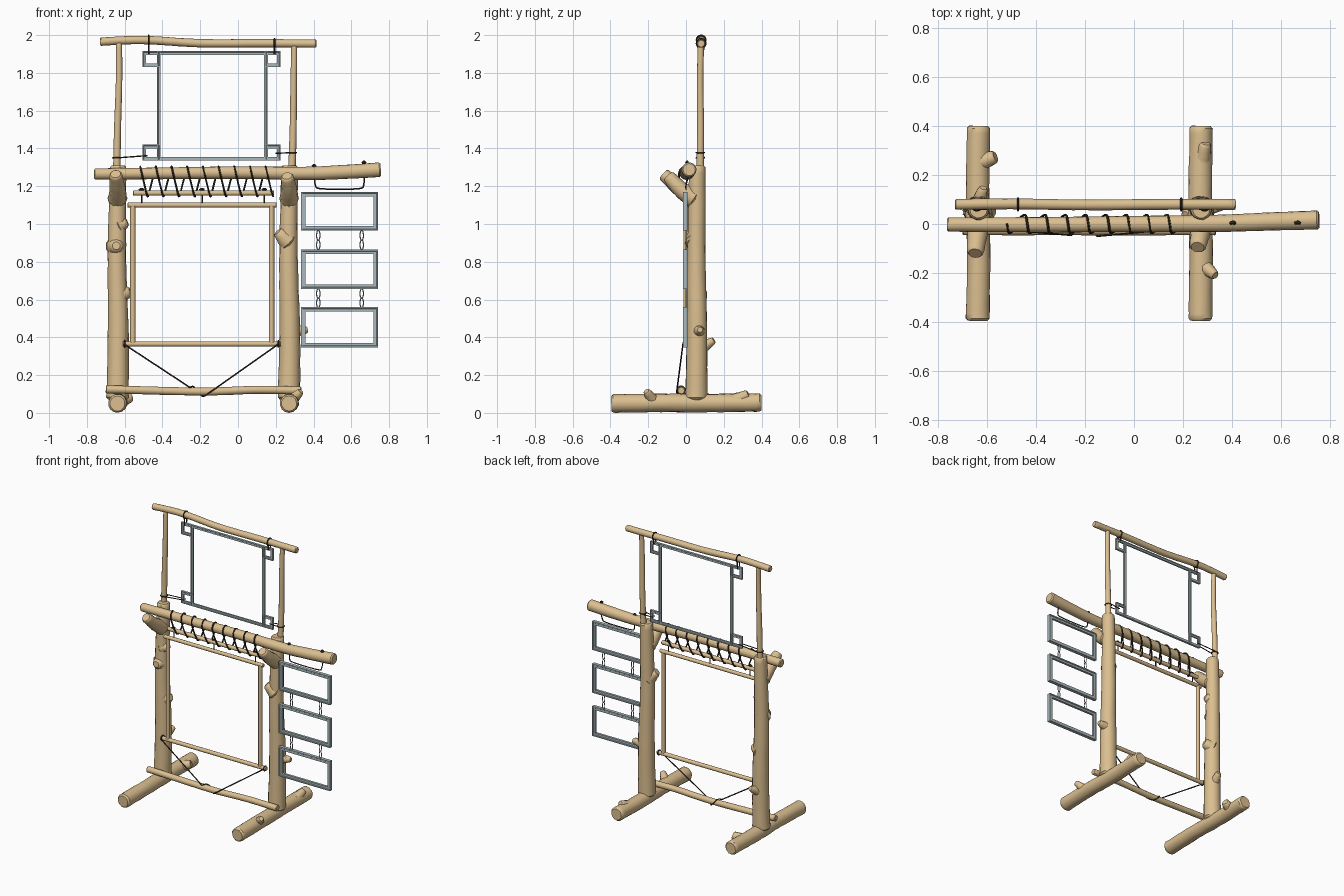
import bpy, bmesh, math, random
from mathutils import Vector

random.seed(4)
if "Cube" in bpy.data.objects:
    bpy.data.objects.remove(bpy.data.objects["Cube"])


def material(name, rgb):
    m = bpy.data.materials.new(name)
    m.use_nodes = True
    m.diffuse_color = (*rgb, 1)
    m.node_tree.nodes["Principled BSDF"].inputs["Base Color"].default_value = (*rgb, 1)
    return m


WOOD = material("pale wood", (0.71, 0.52, 0.28))
METAL = material("grey metal", (0.40, 0.48, 0.50))
ROPE = material("dark rope", (0.040, 0.027, 0.015))


def finish(name, bm, mat, angle=40):
    bmesh.ops.recalc_face_normals(bm, faces=bm.faces)
    mesh = bpy.data.meshes.new(name)
    bm.to_mesh(mesh)
    bm.free()
    for p in mesh.polygons:
        p.use_smooth = True
    mesh.set_sharp_from_angle(angle=math.radians(angle))
    mesh.materials.append(mat)
    obj = bpy.data.objects.new(name, mesh)
    bpy.context.collection.objects.link(obj)
    return obj


def spline(pts, steps, closed):
    """Smooth curve through the points."""
    n, out = len(pts), []
    pick = (lambda i: pts[i % n]) if closed else (lambda i: pts[max(0, min(n - 1, i))])
    for i in range(n if closed else n - 1):
        a, b, c, d = (pick(i + k) for k in (-1, 0, 1, 2))
        for s in range(steps):
            t = s / steps
            out.append(b + (c - a) * t / 2 + (a * 2 - b * 5 + c * 4 - d) * t * t / 2
                       + (b * 3 - a - c * 3 + d) * t ** 3 / 2)
    return out if closed else out + [pts[-1]]


def tube(name, pts, r0, r1=None, mat=WOOD, sides=12, steps=6, wobble=0.0, closed=False):
    """Round bar along a curve, tapering from r0 to r1, with softened ends."""
    r1 = r0 if r1 is None else r1
    path = spline([Vector(p) for p in pts], steps, closed)
    n = len(path)
    radii = [r0 + (r1 - r0) * i / (n - 1) for i in range(n)]
    if mat == WOOD and not closed:
        a, b = (path[1] - path[0]).normalized(), (path[-2] - path[-1]).normalized()
        path = [path[0], path[0] + a * r0 * 0.2] + path[1:-1] + [path[-1] + b * r1 * 0.2, path[-1]]
        radii = [r0 * 0.82, r0] + radii[1:-1] + [r1, r1 * 0.82]
        n = len(path)
    bm, rings, u = bmesh.new(), [], None
    for i, p in enumerate(path):
        nxt = path[(i + 1) % n] if closed else path[min(i + 1, n - 1)]
        prv = path[i - 1] if closed else path[max(i - 1, 0)]
        t = (nxt - prv).normalized()
        if u is None:
            u = Vector((0, 0, 1)) if abs(t.z) < 0.8 else Vector((1, 0, 0))
        u = (u - t * u.dot(t)).normalized()
        v = t.cross(u)
        ring = []
        for k in range(sides):
            ang = math.tau * k / sides
            r = radii[i] * (1 + random.uniform(-wobble, wobble))
            ring.append(bm.verts.new(p + (u * math.cos(ang) + v * math.sin(ang)) * r))
        rings.append(ring)
    for i in range(n if closed else n - 1):
        a, b = rings[i], rings[(i + 1) % n]
        for k in range(sides):
            j = (k + 1) % sides
            bm.faces.new((a[k], a[j], b[j], b[k]))
    if not closed:
        bm.faces.new(rings[0])
        bm.faces.new(rings[-1])
    return finish(name, bm, mat)


def rope(name, pts, r=0.0045, **kw):
    return tube(name, pts, r, mat=ROPE, sides=6, **kw)


def loop(name, centre, rad, axis, r=0.0045, mat=ROPE, stretch=1.0):
    """Closed ring around the given axis."""
    pts = []
    for k in range(8):
        c, s = rad * math.cos(math.tau * k / 8), rad * stretch * math.sin(math.tau * k / 8)
        off = {"x": (0, c, s), "y": (c, 0, s), "z": (c, s, 0)}[axis]
        pts.append(Vector(centre) + Vector(off))
    return tube(name, pts, r, mat=mat, sides=6, steps=3, closed=True)


def frame(name, x0, x1, z0, z1, y, w=0.02, d=0.01):
    """Mitred rectangular frame with a low lip on both faces."""
    front = [(0, -d), (w * .3, -d), (w * .4, -d * .7), (w, -d * .7)]
    prof = front + [(o, -h) for o, h in reversed(front)]
    bm, rings = bmesh.new(), []
    for x, z, sx, sz in ((x0, z0, 1, 1), (x1, z0, -1, 1), (x1, z1, -1, -1), (x0, z1, 1, -1)):
        rings.append([bm.verts.new((x + sx * o, y + h, z + sz * o)) for o, h in prof])
    for i in range(4):
        a, b = rings[i], rings[(i + 1) % 4]
        for k in range(len(prof)):
            j = (k + 1) % len(prof)
            bm.faces.new((a[k], a[j], b[j], b[k]))
    return finish(name, bm, METAL, 20)


def stub(name, base, tip, r0, r1):
    """Cut branch with a flared root."""
    b, t = Vector(base), Vector(tip)
    return tube(name, [b, b.lerp(t, 0.5), t], r0, r1, sides=10, steps=3, wobble=0.03)


# Feet and main posts
for side, x in (("right", -0.638), ("left", 0.27)):
    tube(side + "_foot", [(x, -0.395, .05), (x + .004, -0.13, .053), (x, .13, .052), (x + .004, .4, .055)],
         0.049, 0.048, sides=14, wobble=0.03)
    tube(side + "_post", [(x, .055, .07), (x + .004, .058, .45), (x - .003, .055, .85), (x + .004, .06, 1.31)],
         0.06, 0.043, sides=14, steps=7, wobble=0.025)

# Forks that carry the main beam
for side, x, y, z in (("right", -.638, -.12, 1.265), ("left", .27, -.095, 1.255)):
    tube(side + "_fork", [(x, .05, 1.13), (x, -.03, 1.185), (x - .01, y, z)], .052, .033, wobble=.03)

# Knots and cut branches on the posts and feet
stub("right_post_front_knot", (-.645, .05, .88), (-.645, -.01, .885), .056, .026)
stub("right_post_inner_knot", (-.635, .06, .62), (-.57, .05, .645), .055, .026)
stub("right_post_upper_knot", (-.635, .05, .99), (-.585, .045, 1.01), .046, .022)
stub("right_post_back_branch", (-.64, .06, .33), (-.615, .148, .385), .04, .018)
stub("left_post_inner_knot", (.27, .05, .9), (.21, .03, .96), .056, .028)
stub("left_post_outer_branch", (.28, .065, .43), (.368, .075, .44), .04, .017)
stub("right_foot_branch", (-.63, .25, .06), (-.565, .275, .085), .04, .026)
stub("left_foot_front_branch", (.28, -.17, .06), (.332, -.21, .115), .036, .018)
stub("left_foot_back_knot", (.275, .25, .06), (.292, .33, .1), .04, .022)

# Beams and upper posts
tube("main_beam", [(-.762, -.002, 1.265), (-.4, -.003, 1.268), (0, 0, 1.272), (.35, .003, 1.268),
                   (.55, .01, 1.275), (.755, .017, 1.288)], 0.029, 0.039, sides=16, wobble=0.012)
tube("top_beam", [(-.73, .08, 1.965), (-.5, .082, 1.974), (-.2, .078, 1.957), (.1, .08, 1.957),
                  (.415, .08, 1.955)], 0.022, wobble=0.02)
tube("right_upper_post", [(-.642, .075, 1.27), (-.638, .077, 1.5), (-.63, .075, 1.75), (-.63, .079, 1.96)],
     0.02, 0.016, wobble=0.02)
tube("left_upper_post", [(.285, .075, 1.27), (.292, .077, 1.5), (.295, .075, 1.75), (.298, .079, 1.95)],
     0.02, 0.016, wobble=0.02)
tube("lower_crossbar", [(-.70, -.025, .125), (-.2, -.025, .113), (.1, -.025, .122), (.335, -.025, .118)],
     0.021, wobble=0.02)

# Thin hanging wooden frame
for name, x0, x1, z, r in (("lacing_rod", -.555, .19, 1.164, .014), ("hanging_frame_top", -.585, .205, 1.1, .013),
                           ("hanging_frame_bottom", -.61, .228, .365, .014)):
    tube(name, [(x0, 0, z), (x1, 0, z)], r)
for side, x in (("right", -.557), ("left", .178)):
    tube("hanging_frame_" + side, [(x, 0, .36), (x, 0, 1.1)], 0.014)
for i, x in enumerate((-.51, -.19, .14)):
    rope(f"hanger_cord_{i}", [(x, 0, 1.185), (x, 0, 1.1)], 0.004)
    rope(f"hanger_knot_{i}", [(x - .012, 0, 1.178), (x, -.003, 1.185), (x + .01, 0, 1.18)], 0.007)

# Lacing wound around the main beam and the rod
lacing = []
for i in range(9):
    x = -.518 + .083 * i
    lacing += [(x, 0, 1.305), (x + .008, -.037, 1.27), (x + .033, -.018, 1.166), (x + .04, 0, 1.146)]
    if i < 8:
        lacing += [(x + .047, .018, 1.166), (x + .074, .037, 1.27)]
rope("lacing", lacing, .005, steps=4)

# Tension ropes from the hanging frame to the crossbar
rope("tension_rope_right", [(-.605, -.016, .365), (-.255, -.046, .135)], .004)
rope("tension_rope_left", [(.215, -.016, .365), (-.15, -.05, .108)], .004)
rope("crossbar_wrap", [(-.255, -.046, .135), (-.235, -.02, .139), (-.215, .002, .113), (-.185, -.02, .088),
                       (-.15, -.05, .108)], .004)
for side, x in (("right", -.6), ("left", .214)):
    loop(f"{side}_corner_binding", (x, 0, .365), 0.016, "x")

# Upper metal frame with square corners
frame("upper_frame", -.428, .157, 1.335, 1.915, .08, .019, .008)
for vert, z0, z1 in (("top", 1.83, 1.915), ("bottom", 1.335, 1.42)):
    frame(f"right_{vert}_corner", -.505, -.41, z0, z1, .08, .019, .008)
    frame(f"left_{vert}_corner", .139, .225, z0, z1, .08, .019, .008)
for side, x, z in (("right", -.473, 1.974), ("left", .193, 1.956)):
    loop(side + "_top_tie", (x, .08, z), 0.025, "x")
    rope(side + "_top_cord", [(x, .066, z - .02), (x, .069, 1.9)])
    rope(side + "_top_cord_back", [(x, .094, z - .02), (x, .091, 1.9)])
for side, xp, xf, z, lift in (("right", -.641, -.48, 1.35, .012), ("left", .288, .2, 1.378, -.004)):
    loop(side + "_post_tie", (xp, .076, z), 0.022, "z", .004)
    for y in (-.02, .02):
        rope(side + "_side_cord", [(xp, .078 + y, z), (xf, .08 + y / 2, z + lift)], 0.0035)

# Hanging metal signs, joined by pairs of long chain links
for i, (z0, z1) in enumerate(((.965, 1.17), (.657, .865), (.347, .56))):
    frame(f"sign_{i}", .333, .742, z0, z1, -.003, .024, .012)
    if i < 2:
        for x in (.425, .655):
            loop("upper_chain_link", (x, 0, z0 - .025), 0.009, "y", 0.003, METAL, 2.9)
            loop("lower_chain_link", (x, 0, z0 - .075), 0.009, "y", 0.003, METAL, 2.9)

# Sign hanger cord, knotted on top of the beam
rope("sign_hanger", [(.405, .005, 1.245), (.41, .0, 1.205), (.43, 0, 1.188), (.54, 0, 1.184), (.645, 0, 1.188),
                     (.665, .0, 1.205), (.668, .012, 1.25)], .004)
for x, z in ((.403, 1.304), (.667, 1.322)):
    rope("sign_hanger_knot", [(x - .008, .003, z), (x, .006, z + .007), (x + .008, .003, z)], 0.008)
